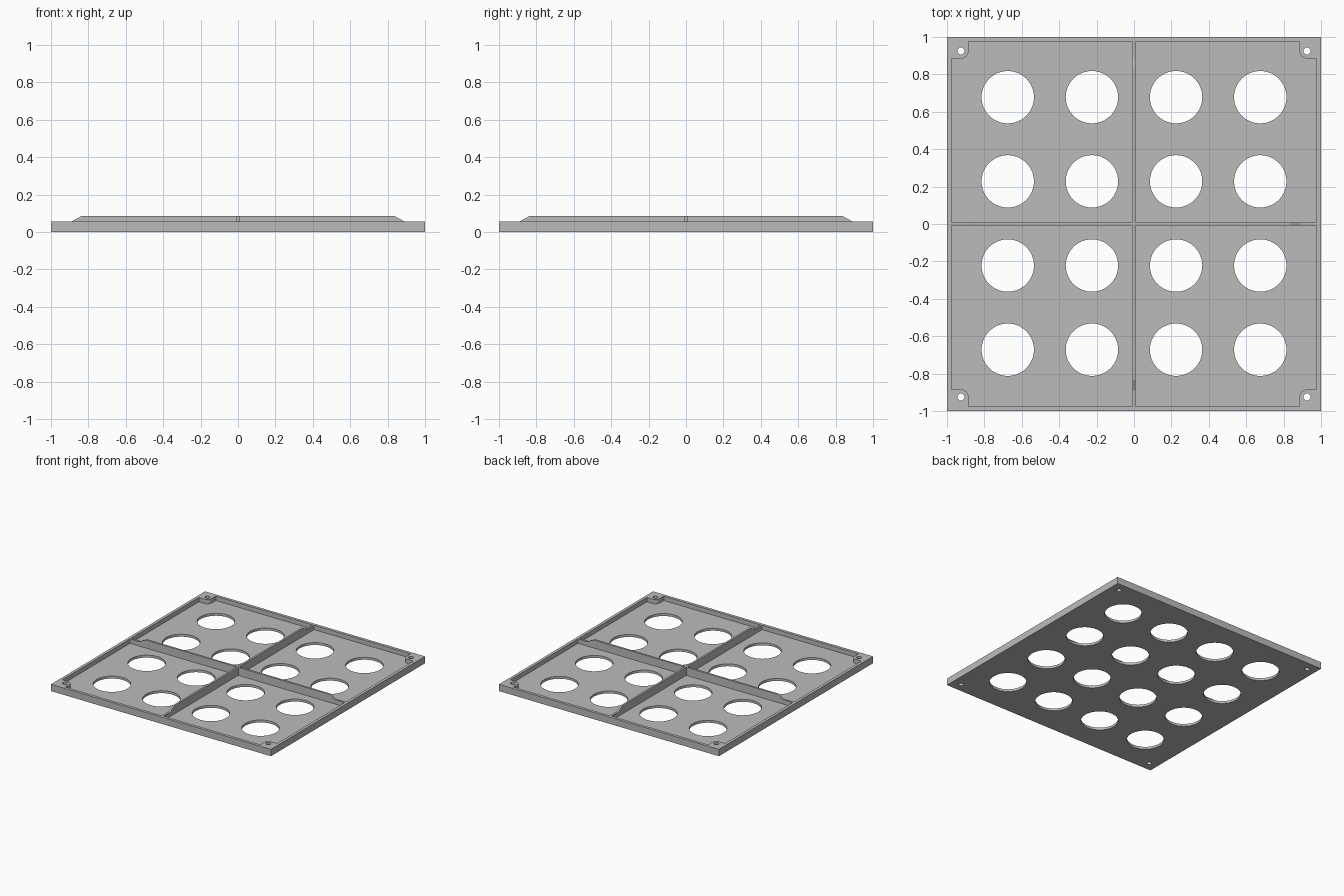
import bpy, bmesh, math
from mathutils import Matrix, Vector

cube = bpy.data.objects.get("Cube")
if cube:
    bpy.data.objects.remove(cube, do_unlink=True)

# Main sizes
FLOOR, RIM, RIB_TOP = 0.02, 0.056, 0.086
INNER = 0.976            # inside face of the rim
POST, POST_R = 0.925, 0.04

grey = bpy.data.materials.new("plain grey")
grey.use_nodes = True
grey.diffuse_color = (0.5, 0.5, 0.5, 1)
grey.node_tree.nodes["Principled BSDF"].inputs["Base Color"].default_value = (0.5, 0.5, 0.5, 1)


def make_object(name, bm):
    bmesh.ops.recalc_face_normals(bm, faces=bm.faces)
    mesh = bpy.data.meshes.new(name)
    bm.to_mesh(mesh)
    bm.free()
    mesh.materials.append(grey)
    obj = bpy.data.objects.new(name, mesh)
    bpy.context.collection.objects.link(obj)
    return obj


def extrude_outline(name, points, offset):
    bm = bmesh.new()
    face = bm.faces.new([bm.verts.new(p) for p in points])
    moved = bmesh.ops.extrude_face_region(bm, geom=[face], use_keep_orig=True)
    verts = [g for g in moved["geom"] if isinstance(g, bmesh.types.BMVert)]
    bmesh.ops.translate(bm, verts=verts, vec=offset)
    return make_object(name, bm)


def add_cylinder(bm, x, y, radius, sides):
    bmesh.ops.create_cone(bm, cap_ends=True, segments=sides, radius1=radius,
                          radius2=radius, depth=0.4,
                          matrix=Matrix.Translation((x, y, 0)))


# Solid slab
slab = [(-1, -1, 0), (1, -1, 0), (1, 1, 0), (-1, 1, 0)]
plate = extrude_outline("tray_plate", slab, (0, 0, RIM))

# Pocket outline: one corner with a rounded screw post, turned four times
corner = [Vector((INNER, POST - POST_R, FLOOR))]
for i in range(13):
    a = -math.pi / 2 - math.pi / 2 * i / 12
    corner.append(Vector((POST + POST_R * math.cos(a), POST + POST_R * math.sin(a), FLOOR)))
corner.append(Vector((POST - POST_R, INNER, FLOOR)))
outline = []
for k in range(4):
    turn = Matrix.Rotation(k * math.pi / 2, 3, 'Z')
    outline += [turn @ p for p in corner]
pocket = extrude_outline("pocket_cutter", outline, (0, 0, 0.2))

# Round openings and corner screw holes
bm = bmesh.new()
for x in (-0.675, -0.225, 0.225, 0.675):
    for y in (-0.675, -0.225, 0.225, 0.675):
        add_cylinder(bm, x, y + 0.003, 0.14, 64)
for x in (-POST, POST):
    for y in (-POST, POST):
        add_cylinder(bm, x, y, 0.019, 32)
holes = make_object("hole_cutter", bm)

# Cut the plate, then drop the cutters
for cutter in (pocket, holes):
    cutter.hide_render = True
    mod = plate.modifiers.new(cutter.name, 'BOOLEAN')
    mod.operation = 'DIFFERENCE'
    mod.solver = 'EXACT'
    mod.object = cutter
bpy.context.view_layer.update()
graph = bpy.context.evaluated_depsgraph_get()
cut_mesh = bpy.data.meshes.new_from_object(plate.evaluated_get(graph))
plate.modifiers.clear()
plate.data = cut_mesh
for cutter in (pocket, holes):
    bpy.data.objects.remove(cutter, do_unlink=True)

# Crossed ribs with sloped ends
HALF = 0.008
half_profile = [(INNER, FLOOR), (INNER, RIM), (0.89, RIM), (0.835, RIB_TOP)]
profile = half_profile + [(-x, z) for x, z in reversed(half_profile)]
extrude_outline("rib_across", [(x, -HALF, z) for x, z in profile], (0, 2 * HALF, 0))
extrude_outline("rib_lengthwise", [(-HALF, y, z) for y, z in profile], (2 * HALF, 0, 0))

# Smooth hole walls, keep edges sharp
bpy.ops.object.select_all(action='DESELECT')
plate.select_set(True)
bpy.context.view_layer.objects.active = plate
bpy.ops.object.shade_smooth_by_angle(angle=math.radians(30))
